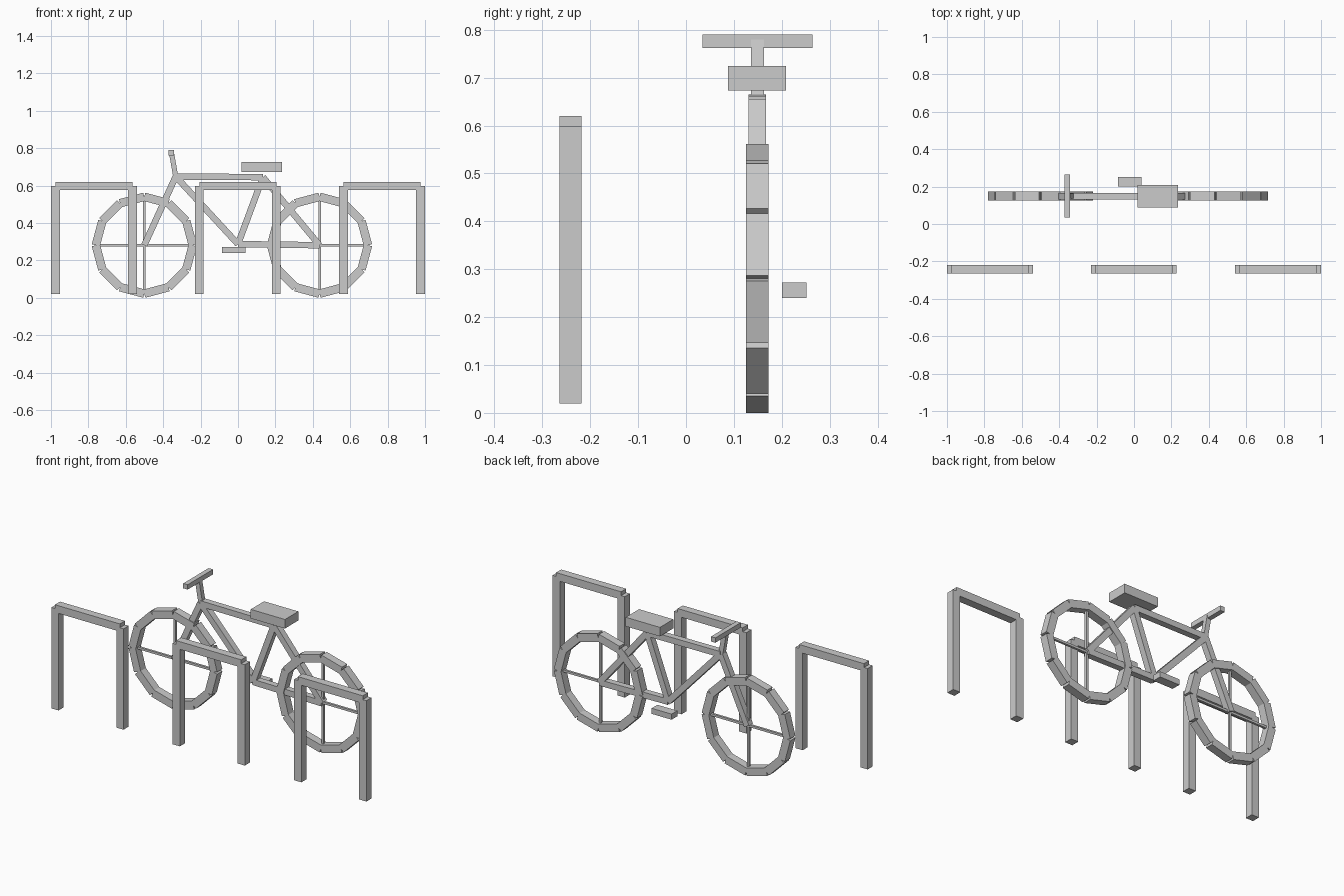
import bpy
from math import cos, sin, pi
from mathutils import Vector, Matrix

if "Cube" in bpy.data.objects:
    bpy.data.objects.remove(bpy.data.objects["Cube"])

BIKE_Y = 0.149
RACK_Y = -0.241


def mesh_object(name, boxes):
    """Join several boxes (matrix, size) into one named object."""
    corners = [(x, y, z) for x in (-.5, .5) for y in (-.5, .5) for z in (-.5, .5)]
    quads = [(0, 1, 3, 2), (4, 6, 7, 5), (0, 4, 5, 1),
             (2, 3, 7, 6), (0, 2, 6, 4), (1, 5, 7, 3)]
    verts, faces = [], []
    for mat, size in boxes:
        n = len(verts)
        verts += [mat @ Vector([c * s for c, s in zip(co, size)]) for co in corners]
        faces += [[n + i for i in q] for q in quads]
    mesh = bpy.data.meshes.new(name)
    mesh.from_pydata(verts, [], faces)
    obj = bpy.data.objects.new(name, mesh)
    bpy.context.collection.objects.link(obj)
    return obj


def block(x0, x1, y0, y1, z0, z1):
    centre = ((x0 + x1) / 2, (y0 + y1) / 2, (z0 + z1) / 2)
    return Matrix.Translation(centre), (x1 - x0, y1 - y0, z1 - z0)


def bar(a, b, width, depth):
    """Square bar in the bike plane between two (x, z) points."""
    a, b = Vector((a[0], BIKE_Y, a[1])), Vector((b[0], BIKE_Y, b[1]))
    along = (b - a).normalized()
    depth_axis = Vector((0, 1, 0))
    side = depth_axis.cross(along)
    rot = Matrix((side, depth_axis, along)).transposed().to_4x4()
    return Matrix.Translation((a + b) / 2) @ rot, (width, depth, (b - a).length)


# Bike racks: two posts and a top rail each
for label, cx in (("left", -0.77), ("middle", -0.001), ("right", 0.77)):
    y0, y1 = RACK_Y - 0.023, RACK_Y + 0.023
    parts = [block(cx + s * 0.206 - 0.023, cx + s * 0.206 + 0.023, y0, y1, 0.02, 0.598)
             for s in (-1, 1)]
    parts.append(block(cx - 0.206, cx + 0.206, y0, y1, 0.576, 0.62))
    mesh_object(label + "_rack", parts)

# Wheels: twelve straight rim segments and four spokes
HUB_Z, RIM = 0.281, 0.259
hubs = {"front": (-0.501, HUB_Z), "rear": (0.436, HUB_Z)}
for label, (hx, hz) in hubs.items():
    ring = [(hx + RIM * cos(i * pi / 6), hz + RIM * sin(i * pi / 6)) for i in range(12)]
    mesh_object(label + "_wheel_rim",
                [bar(ring[i], ring[(i + 1) % 12], 0.045, 0.047) for i in range(12)])
    mesh_object(label + "_wheel_spokes",
                [bar((hx, hz), ring[i], 0.013, 0.013) for i in (0, 3, 6, 9)])

# Frame tubes
head, seat_top, crank = (-0.333, 0.648), (0.133, 0.645), (0.0, 0.287)
tubes = {
    "fork": (hubs["front"], head),
    "top_tube": (head, seat_top),
    "down_tube": (head, crank),
    "seat_tube": (crank, seat_top),
    "chain_stay": (crank, hubs["rear"]),
    "seat_stay": (seat_top, hubs["rear"]),
}
for name, (a, b) in tubes.items():
    mesh_object(name, [bar(a, b, 0.034, 0.036)])

# Steering stem and handlebar
mesh_object("stem", [bar(head, (-0.356, 0.778), 0.027, 0.027)])
mesh_object("handlebar", [block(-0.371, -0.343, 0.034, 0.264, 0.762, 0.79)])

# Saddle and pedal
mesh_object("seat", [block(0.019, 0.236, 0.088, 0.209, 0.673, 0.725)])
mesh_object("pedal", [block(-0.085, 0.041, 0.2, 0.252, 0.24, 0.272)])
